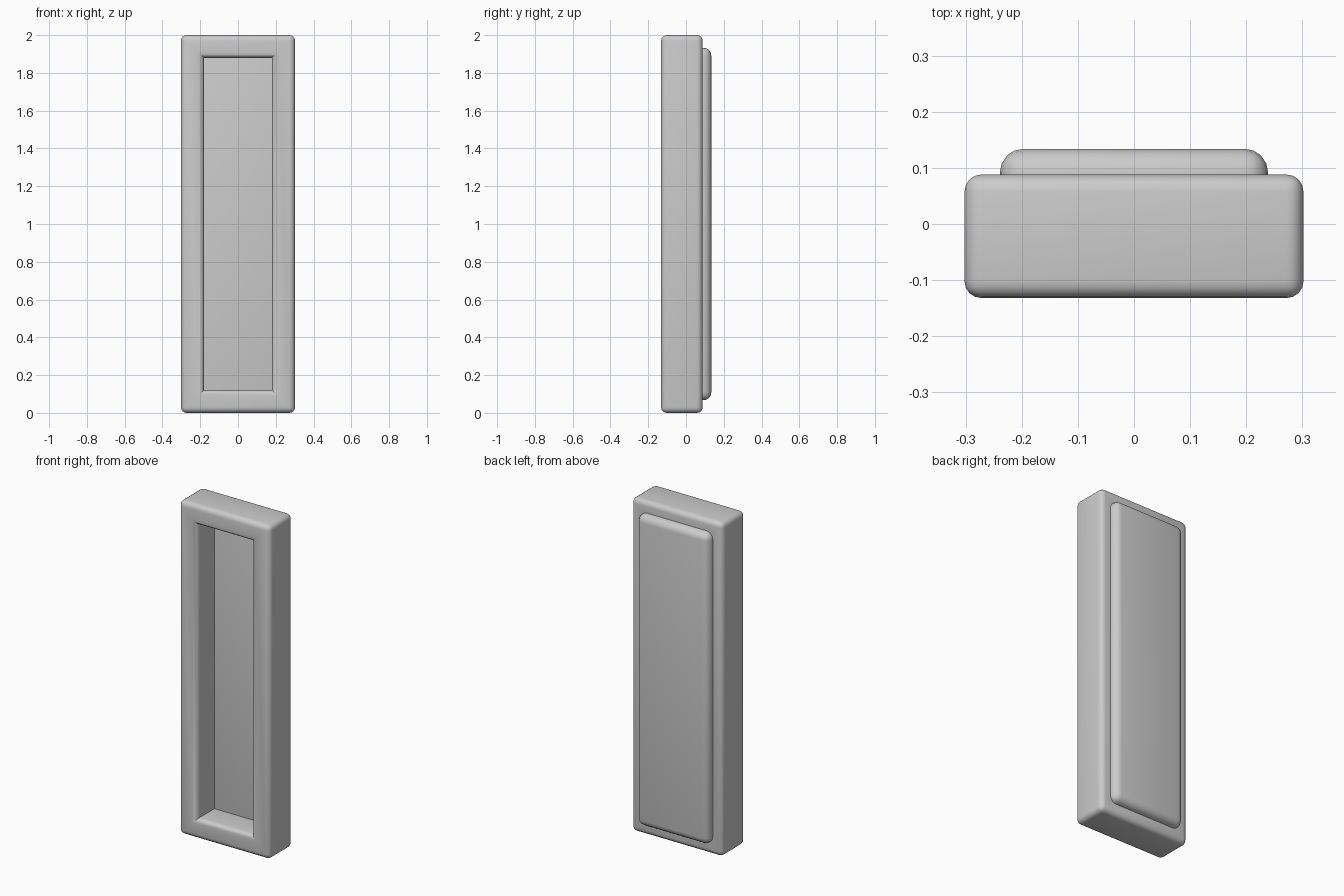
import bpy, bmesh

if "Cube" in bpy.data.objects:
    bpy.data.objects.remove(bpy.data.objects["Cube"])


def finish(bm, name):
    bmesh.ops.recalc_face_normals(bm, faces=bm.faces)
    mesh = bpy.data.meshes.new(name)
    bm.to_mesh(mesh)
    bm.free()
    obj = bpy.data.objects.new(name, mesh)
    bpy.context.collection.objects.link(obj)
    bpy.ops.object.select_all(action='DESELECT')
    obj.select_set(True)
    bpy.context.view_layer.objects.active = obj
    bpy.ops.object.shade_smooth_by_angle(angle=0.7)
    return obj


def bevel_convex(bm, width, segments):
    bmesh.ops.recalc_face_normals(bm, faces=bm.faces)
    bm.normal_update()
    edges = [e for e in bm.edges if e.calc_face_angle_signed(0) > 0.5]
    bmesh.ops.bevel(bm, geom=edges, offset=width, segments=segments,
                    profile=0.5, affect='EDGES')


def rect(bm, half_x, z0, z1, y):
    corners = ((-half_x, z0), (half_x, z0), (half_x, z1), (-half_x, z1))
    return [bm.verts.new((x, y, z)) for x, z in corners]


# Rectangular frame: four loops joined into a ring, rounded on convex edges
bm = bmesh.new()
front, back = -0.132, 0.088
loops = [rect(bm, 0.302, 0.0, 2.0, front), rect(bm, 0.18, 0.12, 1.88, front),
         rect(bm, 0.18, 0.12, 1.88, back), rect(bm, 0.302, 0.0, 2.0, back)]
for a, b in zip(loops, loops[1:] + loops[:1]):
    for i in range(4):
        j = (i + 1) % 4
        bm.faces.new((a[i], a[j], b[j], b[i]))
bevel_convex(bm, 0.03, 4)
finish(bm, "frame")

# Rounded panel set into the back of the frame
bm = bmesh.new()
bmesh.ops.create_cube(bm, size=1)
bmesh.ops.scale(bm, vec=(0.478, 0.1, 1.866), verts=bm.verts)
bmesh.ops.translate(bm, vec=(0, 0.084, 1.0), verts=bm.verts)
bevel_convex(bm, 0.042, 4)
finish(bm, "back_panel")
